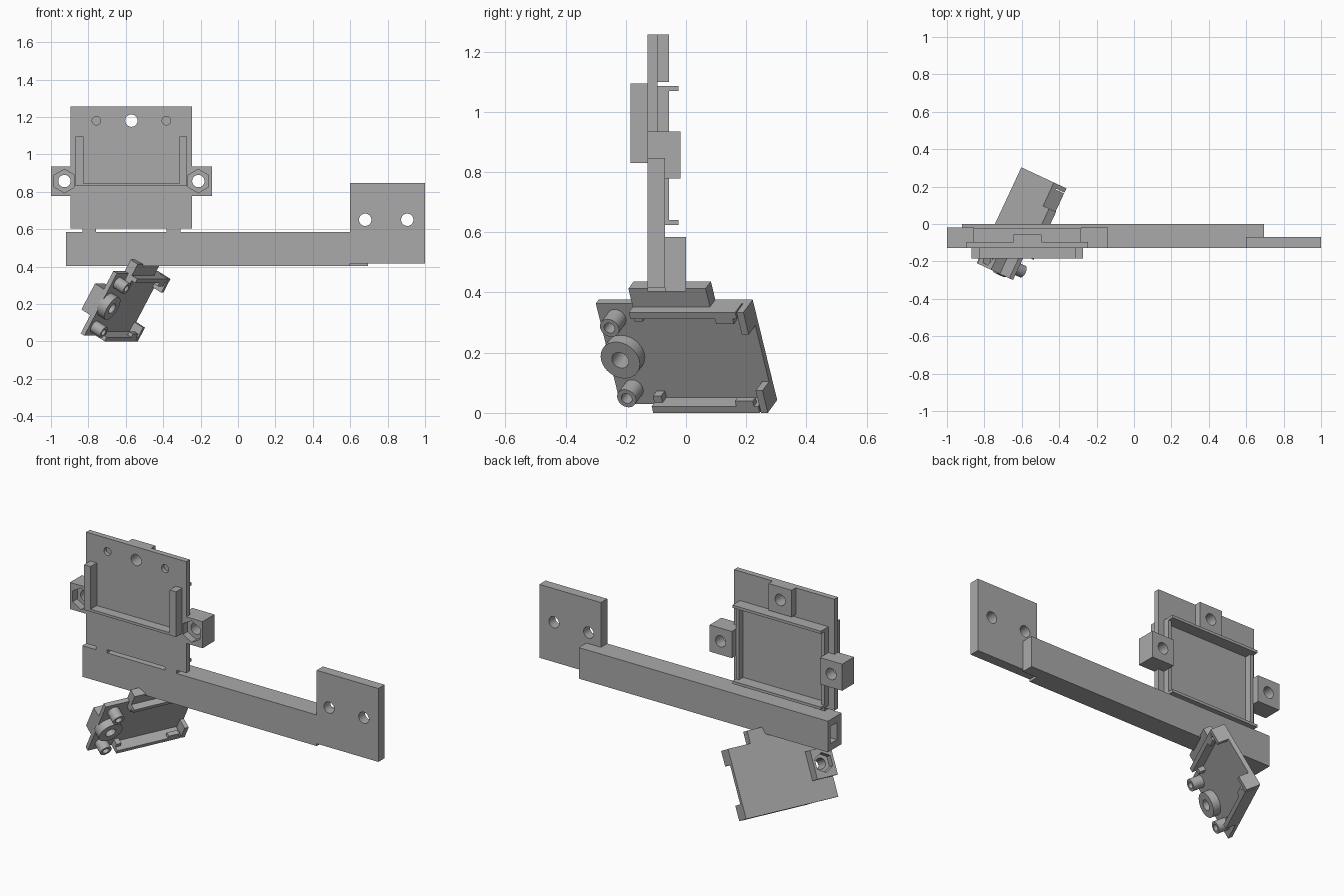
import bpy, bmesh, math
from mathutils import Matrix, Vector

cube = bpy.data.objects.get("Cube")
if cube:
    bpy.data.objects.remove(cube, do_unlink=True)

grey = bpy.data.materials.new("plain_grey")
grey.use_nodes = True
colour = (0.4, 0.4, 0.4, 1)
grey.diffuse_color = colour
grey.node_tree.nodes["Principled BSDF"].inputs["Base Color"].default_value = colour

WORLD = Matrix.Identity(4)


def finish(name, bm, frame):
    bmesh.ops.recalc_face_normals(bm, faces=bm.faces)
    mesh = bpy.data.meshes.new(name)
    bm.to_mesh(mesh)
    bm.free()
    ob = bpy.data.objects.new(name, mesh)
    bpy.context.collection.objects.link(ob)
    mesh.materials.append(grey)
    ob.matrix_world = frame
    return ob


def box(name, xs, ys, zs, frame=WORLD):
    """Box spanning three ranges of the given frame."""
    bm = bmesh.new()
    bmesh.ops.create_cube(bm, size=1)
    for v in bm.verts:
        v.co = [r[0] + (c + 0.5) * (r[1] - r[0]) for r, c in zip((xs, ys, zs), v.co)]
    return finish(name, bm, frame)


def rod(name, a, b, r, frame=WORLD, sides=32):
    """Cylinder or prism between two points."""
    a, b = Vector(a), Vector(b)
    turn = (b - a).to_track_quat('Z', 'Y').to_matrix().to_4x4()
    bm = bmesh.new()
    bmesh.ops.create_cone(bm, cap_ends=True, segments=sides, radius1=r, radius2=r,
                          depth=(b - a).length,
                          matrix=Matrix.Translation((a + b) / 2) @ turn)
    return finish(name, bm, frame)


def cut(ob, *cutters):
    """Carve the cutters out of a part and discard them."""
    bpy.context.view_layer.objects.active = ob
    for c in cutters:
        c.hide_render = True
        mod = ob.modifiers.new("hole", 'BOOLEAN')
        mod.operation = 'DIFFERENCE'
        mod.solver = 'EXACT'
        mod.object = c
        bpy.ops.object.modifier_apply(modifier=mod.name)
        bpy.data.objects.remove(c, do_unlink=True)


def hole(x, z, r=0.033, y0=-0.3, y1=0.1, sides=32):
    return rod("cutter", (x, y0, z), (x, y1, z), r, sides=sides)


FRONT = -0.128
MID = -0.57          # centre line of the upright tray

# Long hollow beam with its end plate
beam = box("beam", (-0.92, 0.6), (FRONT, 0), (0.403, 0.585))
cut(beam, box("cutter", (-1, -0.6), (-0.085, -0.025), (0.445, 0.545)))
box("beam_end", (0.6, 0.695), (-0.07, 0), (0.403, 0.585))
end_plate = box("end_plate", (0.6, 1), (FRONT, -0.07), (0.417, 0.847))
cut(end_plate, hole(0.68, 0.65), hole(0.905, 0.65))

# Upright tray plate and the two tabs joining it to the beam
plate = box("tray_plate", (-0.895, -0.245), (FRONT, -0.095), (0.604, 1.257))
cut(plate, hole(MID, 1.18))
for s in (-1, 1):
    cut(plate, hole(MID + s * 0.187, 1.18, 0.023, -0.2, -0.105))
    box("joining_tab", (MID + s * 0.225 - 0.037, MID + s * 0.225 + 0.037),
        (FRONT, -0.095), (0.58, 0.61))

# Top boss on the back
boss = box("top_boss", (MID - 0.075, MID + 0.075), (-0.097, -0.057), (1.1, 1.257))
cut(boss, hole(MID, 1.18))

# Side lugs with hexagonal nut pockets, front rails and back side walls
for s in (-1, 1):
    cx = MID + s * 0.358
    lug = box("side_lug", (cx - 0.072, cx + 0.072), (FRONT, -0.018), (0.778, 0.934))
    for part in (lug, plate):
        cut(part, hole(cx, 0.857), hole(cx, 0.857, 0.063, -0.3, -0.085, 6))
    rx = MID + s * 0.277
    box("front_rail", (rx - 0.021, rx + 0.021), (-0.185, FRONT), (0.83, 1.095))
    wx = MID + s * 0.277
    box("back_side_wall", (wx - 0.01, wx + 0.01), (-0.096, -0.057), (0.625, 1.085))
box("front_ledge", (-0.868, -0.272), (-0.185, FRONT), (0.83, 0.845))
for z in (0.625, 1.07):
    box("back_lip", (-0.857, -0.283), (-0.096, -0.025), (z, z + 0.016))

# Tilted holder: frame of length, height and facing direction
yaw, tilt = math.radians(25), math.radians(30)
along = Vector((math.sin(yaw), math.cos(yaw), 0))
side = Vector((math.cos(yaw), -math.sin(yaw), 0))
up = side * math.sin(tilt) + Vector((0, 0, math.cos(tilt)))
out = along.cross(up)
TILT = Matrix((along, up, out)).transposed().to_4x4()
BACK, FLOOR, RIM = -0.605, -0.58, -0.52
LOW, HIGH, VM, UC = -0.3, 0.085, -0.107, -0.482


def lens_hole():
    return rod("cutter", (UC, VM, -0.8), (UC, VM, -0.4), 0.03, TILT)


sheet = box("holder_sheet", (-0.545, 0.02), (LOW, HIGH), (BACK, FLOOR), TILT)
cut(sheet, lens_hole())
box("holder_top_tab", (-0.4, -0.117), (HIGH - 0.01, 0.155), (BACK, -0.557), TILT)

# Nut block behind, ring in front
block = box("nut_block", (-0.545, -0.42), (VM - 0.08, VM + 0.08), (-0.665, BACK), TILT)
cut(block, lens_hole(), rod("cutter", (UC, VM, -0.8), (UC, VM, -0.622), 0.055, TILT, 6))
ring = rod("ring", (UC, VM, FLOOR - 0.01), (UC, VM, -0.535), 0.07, TILT)
cut(ring, lens_hole())
smooth = [ring]

# Long walls, corner walls, clips and screw posts, mirrored about the middle
for s in (-1, 1):
    edge = HIGH if s > 0 else LOW

    def span(a, b):
        return sorted((edge - s * a, edge - s * b))

    box("holder_wall", (-0.4, -0.01), span(0, 0.025), (BACK, RIM), TILT)
    box("corner_wall", (-0.005, 0.02), span(0, 0.085), (BACK, RIM), TILT)
    box("rim_clip", (-0.09, -0.025), span(0.02, 0.045), (-0.545, RIM), TILT)
    box("inner_post", (-0.4, -0.37), span(0.02, 0.05), (FLOOR, -0.545), TILT)
    v = VM + s * 0.135
    post = rod("screw_post", (UC, v, FLOOR - 0.01), (UC, v, -0.515), 0.034, TILT)
    cut(post, rod("cutter", (UC, v, FLOOR + 0.005), (UC, v, -0.4), 0.019, TILT))
    smooth.append(post)

# Smooth the round parts and the holes
bpy.ops.object.select_all(action='DESELECT')
for ob in smooth + [plate, end_plate, boss]:
    ob.select_set(True)
bpy.context.view_layer.objects.active = ring
bpy.ops.object.shade_smooth_by_angle(angle=math.radians(30))
